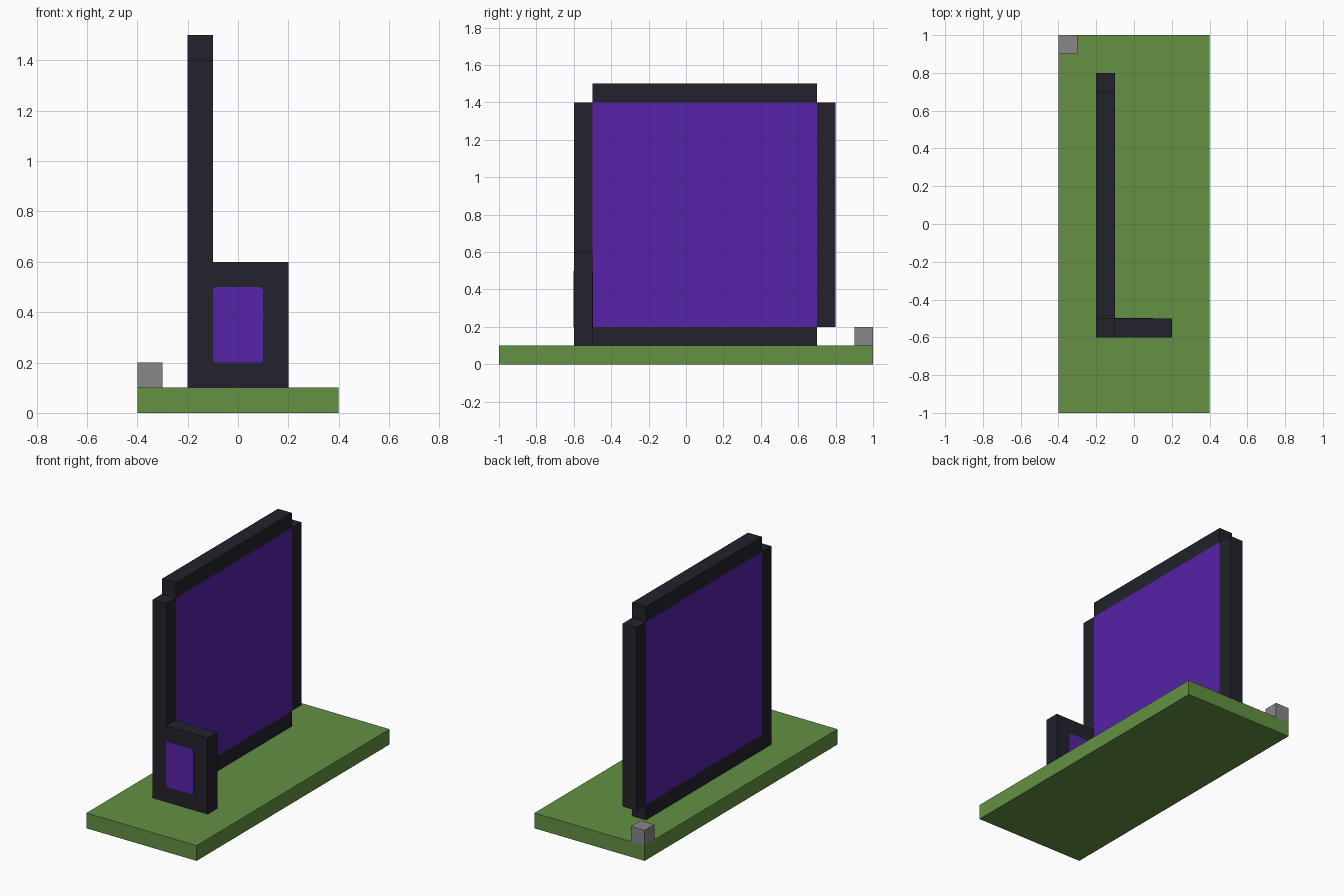
import bpy
import bmesh
from math import cos, sin, pi

cube = bpy.data.objects.get("Cube")
if cube:
    bpy.data.objects.remove(cube, do_unlink=True)


def material(name, srgb):
    color = [((c / 255 + 0.055) / 1.055) ** 2.4 for c in srgb] + [1.0]
    mat = bpy.data.materials.new(name)
    mat.use_nodes = True
    mat.diffuse_color = color
    bsdf = next(n for n in mat.node_tree.nodes if n.type == 'BSDF_PRINCIPLED')
    bsdf.inputs["Base Color"].default_value = color
    return mat


def add_object(name, bm, mat):
    bmesh.ops.recalc_face_normals(bm, faces=bm.faces)
    mesh = bpy.data.meshes.new(name)
    bm.to_mesh(mesh)
    bm.free()
    mesh.materials.append(mat)
    obj = bpy.data.objects.new(name, mesh)
    bpy.context.collection.objects.link(obj)
    return obj


def box(name, x, y, z, mat):
    """Box spanning the given (low, high) range on each axis."""
    bm = bmesh.new()
    bmesh.ops.create_cube(bm, size=1)
    for v in bm.verts:
        v.co = [(lo + hi) / 2 + c * (hi - lo)
                for c, (lo, hi) in zip(v.co, (x, y, z))]
    return add_object(name, bm, mat)


def rounded_pane(name, x, y, z, radius, mat, steps=3):
    """Rounded rectangle in the xz plane, extruded along y."""
    bm = bmesh.new()
    corners = [(x[1], z[1], -1, -1), (x[0], z[1], 1, -1),
               (x[0], z[0], 1, 1), (x[1], z[0], -1, 1)]
    ring = []
    for i, (cx, cz, sx, sz) in enumerate(corners):
        for k in range(steps + 1):
            a = (i + k / steps) * pi / 2
            ring.append(bm.verts.new((cx + radius * (sx + cos(a)), y[0],
                                      cz + radius * (sz + sin(a)))))
    face = bm.faces.new(ring)
    extruded = bmesh.ops.extrude_face_region(bm, geom=[face], use_keep_orig=True)
    for v in extruded["geom"]:
        if isinstance(v, bmesh.types.BMVert):
            v.co.y = y[1]
    return add_object(name, bm, mat)


grass = material("grass green", (99, 145, 66))
dark = material("dark stone", (34, 34, 44))
purple = material("purple", (86, 34, 168))
grey = material("grey stone", (135, 135, 135))

# Ground slab and the small corner block
box("ground_slab", (-0.4, 0.4), (-1, 1), (0, 0.1), grass)
box("corner_block", (-0.4, -0.3), (0.9, 1), (0.1, 0.2), grey)

# Large gate: beams and posts without corner blocks, filled flush
wall = (-0.2, -0.1)
span = (-0.5, 0.7)
box("gate_panel", wall, span, (0.2, 1.4), purple)
box("gate_bottom_beam", wall, span, (0.1, 0.2), dark)
box("gate_top_beam", wall, span, (1.4, 1.5), dark)
box("gate_back_post", wall, (0.7, 0.8), (0.2, 1.4), dark)
box("gate_front_post", wall, (-0.6, -0.5), (0.6, 1.4), dark)

# Small gate at the front
box("small_gate_frame", (-0.2, 0.2), (-0.6, -0.5), (0.1, 0.6), dark)
rounded_pane("small_gate_panel", (-0.1, 0.1), (-0.602, -0.498),
             (0.2, 0.5), 0.015, purple)
